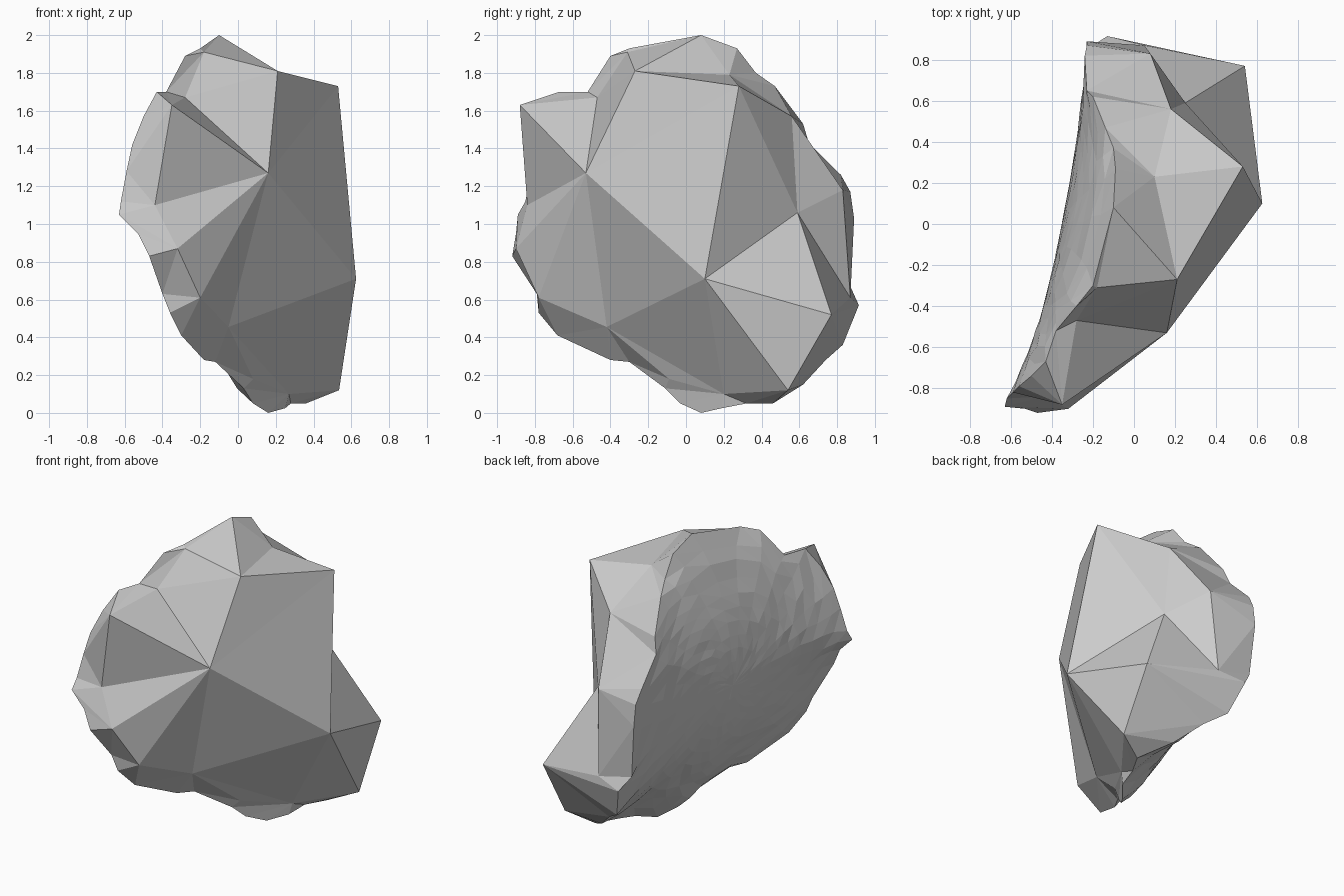
import bpy, bmesh, random
from mathutils import Vector
from mathutils.geometry import delaunay_2d_cdt

if "Cube" in bpy.data.objects:
    bpy.data.objects.remove(bpy.data.objects["Cube"])

random.seed(4)

# Rim where the broken faceted side meets the curved shell side
rim = [(.16, .08, 0), (.25, .19, .025), (.28, .32, .05), (.36, .46, .05), (.20, .62, .15),
       (.06, .74, .28), (-.06, .83, .36), (-.13, .915, .57), (-.20, .87, .67),
       (-.23, .89, 1.03), (-.23, .87, 1.17), (-.24, .82, 1.26), (-.23, .65, 1.43),
       (-.20, .62, 1.53), (-.14, .47, 1.73), (-.10, .37, 1.80), (-.09, .27, 1.93),
       (-.10, .08, 2.0), (-.20, -.30, 1.93), (-.28, -.40, 1.89), (-.38, -.52, 1.70),
       (-.43, -.67, 1.70), (-.50, -.74, 1.57), (-.56, -.79, 1.42), (-.59, -.82, 1.28),
       (-.62, -.85, 1.12), (-.63, -.89, 1.05), (-.53, -.90, .95), (-.47, -.92, .83),
       (-.40, -.79, .63), (-.36, -.78, .53), (-.30, -.68, .41), (-.18, -.40, .28),
       (-.12, -.30, .27), (.03, -.11, .13), (.08, -.03, .05)]

# Corners of the big facets
corners = {
    "A": (.16, -.53, 1.27), "B": (.625, .10, .71), "C": (.53, .28, 1.73),
    "D": (.535, .54, .12), "E": (.54, .77, .52), "F": (.21, -.27, 1.81),
    "G": (.25, .59, 1.06), "H": (-.05, -.42, .455), "I": (.18, .56, 1.57),
    "J": (.10, .23, 1.79), "K": (.27, .20, .10), "L": (-.35, -.88, 1.63),
    "M": (-.28, -.47, 1.67), "N": (.05, .87, .61), "O": (-.18, -.31, 1.91),
    "P": (.08, .83, 1.18), "R": (-.44, -.84, 1.10), "S": (-.32, -.90, .87),
    "T": (-.20, -.78, .61), "X": (.08, -.09, .18)}
ridges = ("AF AM AL AR AS AT AH AB AC HB BC BG BE BD BK ED CG CI GI GE CJ JF FC FO JI "
          "HK KD LM LR RS ST TH HX XK EN GN GP PI PN").split()

n = len(rim)
names = list(corners)
points = [Vector(p) for p in rim] + [Vector(corners[k]) for k in names]
bm = bmesh.new()
verts = [bm.verts.new(p) for p in points]

# Faceted side: triangulated seen from +x, with the rim spread outward so overhangs work
chart = [Vector((p.y, p.z - 1)) * (1.35 if i < n else 1) for i, p in enumerate(points)]
edges = [(i, (i + 1) % n) for i in range(n)]
edges += [(n + names.index(a), n + names.index(b)) for a, b in ridges]
top = rim.index((-.10, .08, 2.0))
edges += [(top, n + names.index("F")), (top, n + names.index("J"))]
out_co, _, out_faces, out_orig, _, _ = delaunay_2d_cdt(chart, edges, [], 1, 1e-5)
out_verts = []
for co, orig in zip(out_co, out_orig):
    if orig:
        out_verts.append(verts[orig[0]])
    else:
        near = min(range(len(chart)), key=lambda i: (chart[i] - co).length)
        out_verts.append(verts[near])
for f in out_faces:
    tri = [out_verts[i] for i in f]
    if len(set(tri)) == 3 and not bm.faces.get(tri):
        bm.faces.new(tri)


# Shell side: gently bulging surface in rings, losing the rim's wobble toward the middle
def base(y):
    return -.352 + .19 * y


rings = 11
previous = verts[:n]
loop = [Vector((p.x - base(p.y), p.y, p.z - 1)) for p in points[:n]]
for k in range(1, rings):
    r = 1 - k / rings
    loop = [(loop[i - 1] + 4 * loop[i] + loop[(i + 1) % n]) / 6 for i in range(n)]
    ring = []
    for p in loop:
        y = (p.y + random.uniform(-.015, .015)) * r
        z = (p.z + random.uniform(-.015, .015)) * r
        x = base(y) + p.x * r ** 2.2 + random.uniform(-.006, .006) * r
        ring.append(bm.verts.new((x, y, 1 + z)))
    for i in range(n):
        j = (i + 1) % n
        a, b, c, d = previous[i], previous[j], ring[j], ring[i]
        bm.faces.new((a, b, c))
        bm.faces.new((a, c, d))
    previous = ring
middle = bm.verts.new((base(0), 0, 1))
for i in range(n):
    bm.faces.new((previous[i], previous[(i + 1) % n], middle))

bmesh.ops.recalc_face_normals(bm, faces=bm.faces)
mesh = bpy.data.meshes.new("rock_fragment")
bm.to_mesh(mesh)
bm.free()
rock = bpy.data.objects.new("rock_fragment", mesh)
bpy.context.collection.objects.link(rock)
